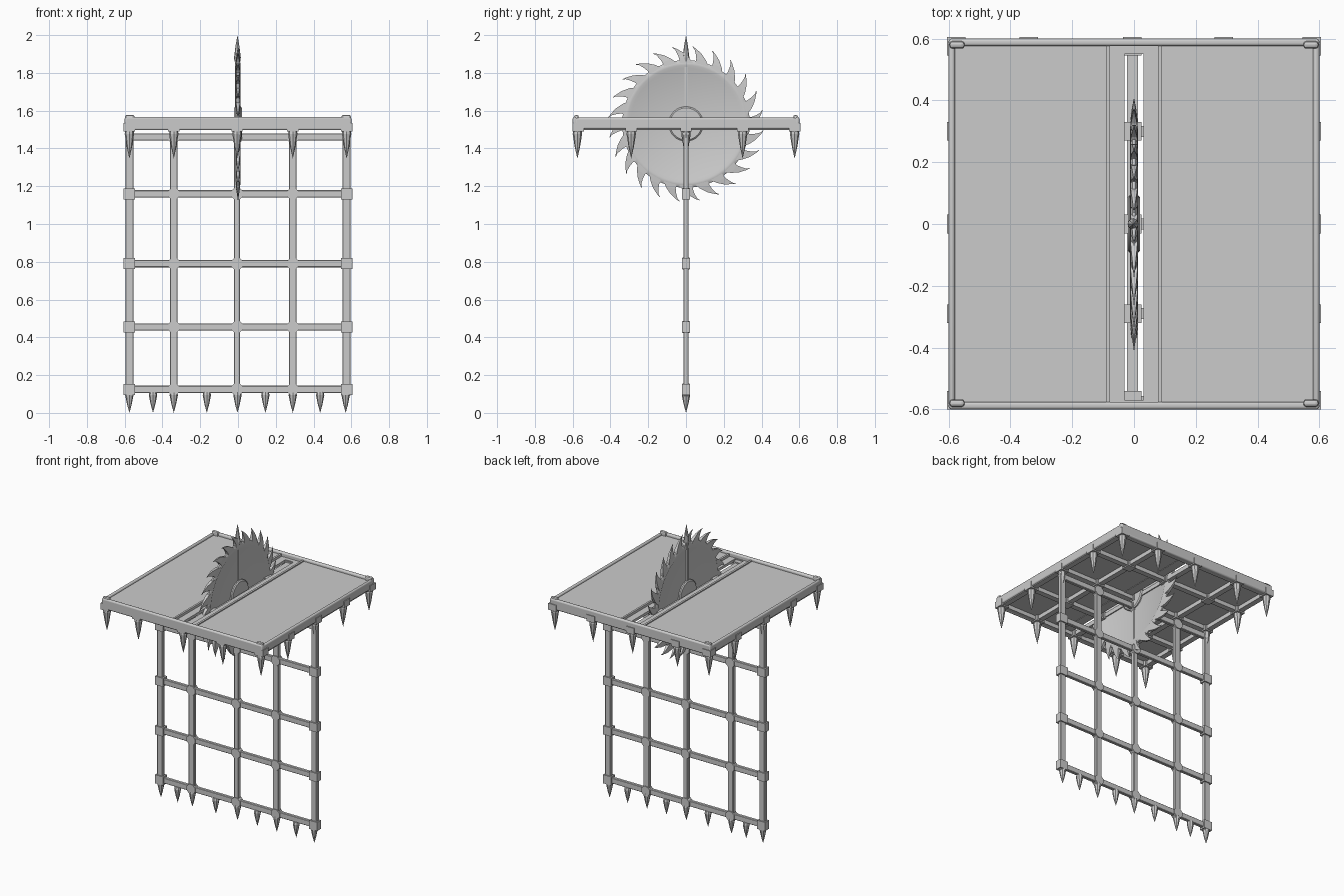
import bpy, bmesh, math
from math import sin, cos, pi
from mathutils import Matrix

if "Cube" in bpy.data.objects:
    bpy.data.objects.remove(bpy.data.objects["Cube"])


def finish(bm, name, smooth=False, bevel=0, seg=1):
    bmesh.ops.recalc_face_normals(bm, faces=bm.faces)
    me = bpy.data.meshes.new(name)
    bm.to_mesh(me)
    bm.free()
    ob = bpy.data.objects.new(name, me)
    bpy.context.collection.objects.link(ob)
    if bevel:
        m = ob.modifiers.new("bevel", 'BEVEL')
        m.width, m.segments = bevel, seg
    if smooth:
        bpy.context.view_layer.objects.active = ob
        ob.select_set(True)
        bpy.ops.object.shade_smooth_by_angle(angle=math.radians(35))
        ob.select_set(False)
    return ob


def box(bm, x0, x1, y0, y1, z0, z1):
    m = Matrix.Translation(((x0 + x1) / 2, (y0 + y1) / 2, (z0 + z1) / 2))
    bmesh.ops.create_cube(bm, size=1, matrix=m @ Matrix.Diagonal((x1 - x0, y1 - y0, z1 - z0, 1)))


def block(bm, x, y, z, sx, sy, sz):
    box(bm, x - sx / 2, x + sx / 2, y - sy / 2, y + sy / 2, z - sz / 2, z + sz / 2)


def lathe(bm, prof, n, matrix):
    # profile of (radius, height) revolved about local z
    rings = []
    for r, h in prof:
        if r == 0:
            rings.append([bm.verts.new(matrix @ Matrix.Translation((0, 0, h)).translation)] * n)
        else:
            rings.append([bm.verts.new((matrix @ Matrix.Translation(
                (r * cos(2 * pi * i / n), r * sin(2 * pi * i / n), h))).translation) for i in range(n)])
    for a, b in zip(rings, rings[1:]):
        for i in range(n):
            j = (i + 1) % n
            bm.faces.new(list(dict.fromkeys((a[i], a[j], b[j], b[i]))))


def spike(bm, x, y, ztop, length, r, up=False):
    prof = [(0, 0), (r * .85, 0), (r, -.15 * length), (r * .55, -.6 * length), (0, -length)]
    if up:
        prof = [(a, -h) for a, h in prof]
    lathe(bm, prof, 8, Matrix.Translation((x, y, ztop)))


COLS = [-.575, -.34, -.005, .29, .575]
ROWS = [.125, .455, .79, 1.16, 1.46]
DEPTH = [-.575, -.29, 0, .30, .575]

# Hanging gate bars
bm = bmesh.new()
for x in COLS:
    w = .032 if x == -.005 else .042
    block(bm, x, 0, .80, w, .026, 1.42)
for z in ROWS:
    block(bm, 0, 0, z, 1.17, .022, .038)
finish(bm, "gate_bars", bevel=.003)

# Gate joints: chamfered plates inside, wrapped clamps at the sides
bm = bmesh.new()
for x in COLS:
    for z in ROWS:
        if abs(x) > .5:
            if z < 1.4:
                block(bm, x, 0, z, .06, .042, .058)
        else:
            m = Matrix.Translation((x, 0, z)) @ Matrix.Rotation(pi / 2, 4, 'X') @ Matrix.Rotation(pi / 8, 4, 'Z')
            lathe(bm, [(0, -.018), (.034, -.018), (.034, .018), (0, .018)], 8, m)
finish(bm, "gate_joints")

# Gate bottom spikes
bm = bmesh.new()
for x in (-.575, -.45, -.34, -.165, -.003, .145, .29, .435, .57):
    spike(bm, x, 0, .11, .11, .022)
finish(bm, "gate_spikes")

# Table panels with a recessed centre channel around the blade slot
bm = bmesh.new()
box(bm, -.59, -.088, -.59, .59, 1.525, 1.55)
box(bm, .088, .59, -.59, .59, 1.525, 1.55)
finish(bm, "table_panels")
bm = bmesh.new()
for s in (-1, 1):
    x0, x1 = sorted((s * .03, s * .09))
    box(bm, x0, x1, -.6, .59, 1.522, 1.54)
    x0, x1 = sorted((s * .077, s * .09))
    box(bm, x0, x1, -.6, .58, 1.53, 1.557)
box(bm, -.03, .03, -.6, -.57, 1.522, 1.54)
box(bm, -.03, .03, .55, .59, 1.522, 1.54)
finish(bm, "table_channel")

# Table rim: rounded front and back rails, thin side rails
bm = bmesh.new()
for s in (-1, 1):
    block(bm, 0, s * .588, 1.532, 1.2, .024, .07)
    block(bm, s * .59, 0, 1.533, .02, 1.18, .06)
finish(bm, "table_rim", smooth=True, bevel=.009, seg=3)
bm = bmesh.new()
for sx in (-1, 1):
    for sy in (-1, 1):
        block(bm, sx * .573, sy * .58, 1.555, .05, .024, .045)
finish(bm, "rim_corners", bevel=.01, seg=2)

# Grid under the table
bm = bmesh.new()
for x in COLS:
    block(bm, x, 0, 1.512, .036, 1.17, .028)
for y in DEPTH:
    block(bm, 0, y, 1.512, 1.17, .036, .028)
finish(bm, "underside_grid")

# Grid clamps and the spikes hanging round the edge
clamps, spikes = bmesh.new(), bmesh.new()
for i, x in enumerate(COLS):
    for j, y in enumerate(DEPTH):
        edge = i in (0, 4) or j in (0, 4)
        cy = y + .005 if j == 0 else y
        block(clamps, x, cy, 1.512, .06, .06, .044)
        if edge:
            spike(spikes, x, y, 1.50, .155, .025)
finish(clamps, "underside_clamps")
finish(spikes, "underside_spikes")

# Saw disc with raised rim, and hub
C = Matrix.Translation((0, 0, 1.53))
TURN = C @ Matrix.Rotation(pi / 2, 4, 'Y')
half = [(0, .006), (.295, .006), (.31, .013), (.328, .011), (.338, .005)]
bm = bmesh.new()
lathe(bm, half + [(r, -h) for r, h in reversed(half)], 64, TURN)
finish(bm, "saw_disc", smooth=True)
bm = bmesh.new()
hub = [(0, .02), (.085, .02), (.092, .014)]
lathe(bm, hub + [(r, -h) for r, h in reversed(hub)], 32, TURN)
finish(bm, "saw_hub", smooth=True)

# Hooked saw teeth: back angle, back radius, front angle, front radius, half thickness
bm = bmesh.new()
SECT = [(-6.5, .325, 6, .325, .012), (-2.5, .352, 6, .348, .010),
        (2.5, .38, 7, .372, .006), (7.5, .402, 8.5, .398, .002), (10, .412, 10.3, .41, .0005)]
N = 24
for k in range(N):
    base = 360 * k / N
    prev = None
    for a, ra, b, rb, t in SECT:
        a, b = math.radians(base + a), math.radians(base + b)
        p = [(t, ra * cos(a), ra * sin(a)), (t, rb * cos(b), rb * sin(b)),
             (-t, rb * cos(b), rb * sin(b)), (-t, ra * cos(a), ra * sin(a))]
        cur = [bm.verts.new((x, y, z + 1.53)) for x, y, z in p]
        if prev:
            for i in range(4):
                j = (i + 1) % 4
                bm.faces.new((prev[i], prev[j], cur[j], cur[i]))
        else:
            bm.faces.new(cur)
        prev = cur
    bm.faces.new(prev)
finish(bm, "saw_teeth")

# Slim post over the disc ending in an upright spike
bm = bmesh.new()
block(bm, -.003, 0, 1.69, .024, .014, .36)
spike(bm, -.003, 0, 1.86, .14, .018, up=True)
finish(bm, "top_spike")
